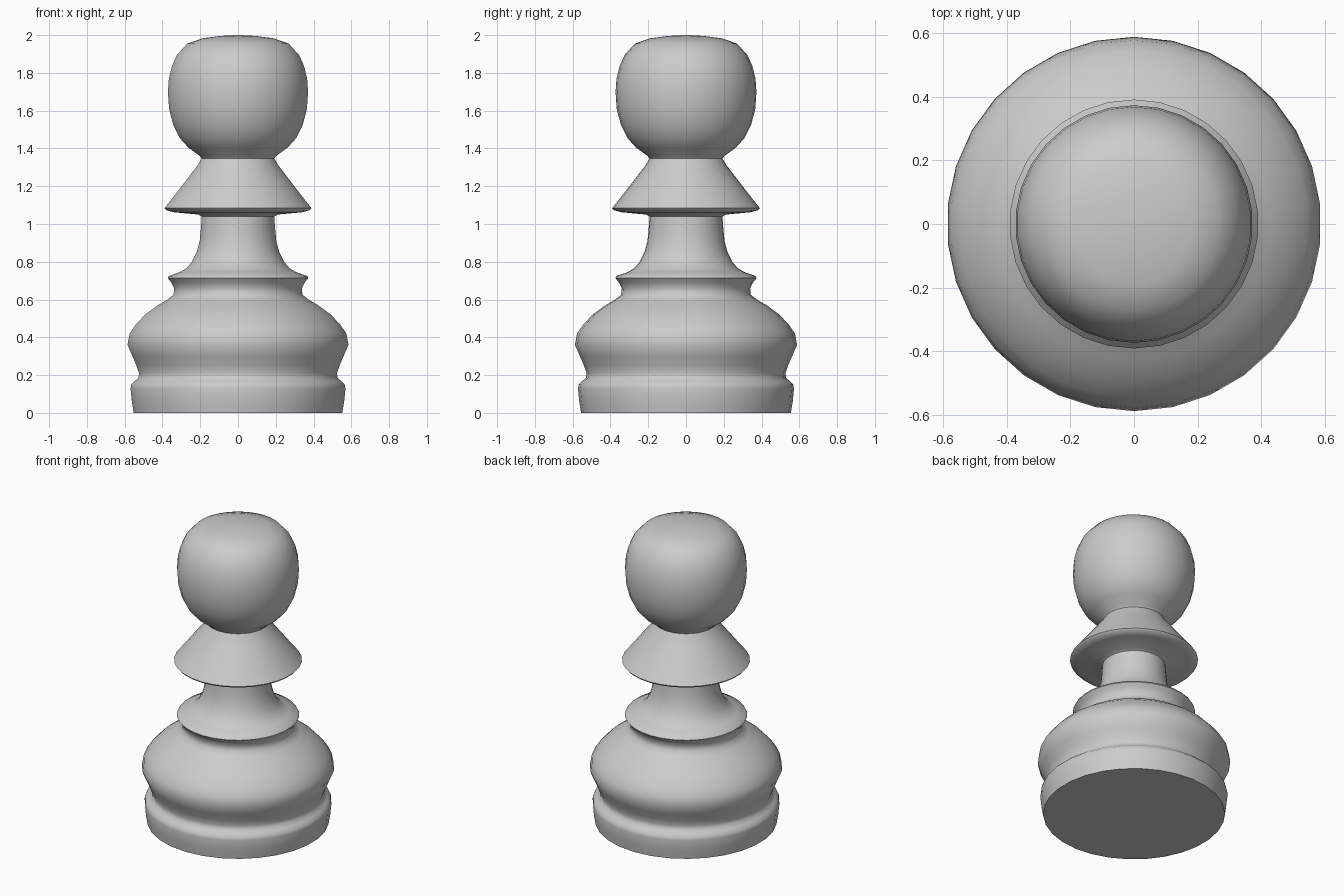
import bpy, bmesh
from math import cos, sin, pi, radians

SIDES = 30


def lathe(name, profile):
    """Revolve (radius, z) points into a closed solid, one corner on the y axis."""
    bm = bmesh.new()
    rings = []
    for r, z in profile:
        ring = [bm.verts.new((r * cos(pi / 2 + 2 * pi * i / SIDES),
                              r * sin(pi / 2 + 2 * pi * i / SIDES), z))
                for i in range(SIDES)]
        rings.append(ring)
    for a, b in zip(rings, rings[1:]):
        for i in range(SIDES):
            j = (i + 1) % SIDES
            bm.faces.new((a[i], a[j], b[j], b[i]))
    bm.faces.new(rings[0][::-1])
    bm.faces.new(rings[-1])
    mesh = bpy.data.meshes.new(name)
    bm.to_mesh(mesh)
    bm.free()
    obj = bpy.data.objects.new(name, mesh)
    bpy.context.collection.objects.link(obj)
    bpy.ops.object.select_all(action='DESELECT')
    obj.select_set(True)
    bpy.context.view_layer.objects.active = obj
    bpy.ops.object.shade_smooth_by_angle(angle=radians(50))
    return obj


# Whole turned piece: foot, bulge, ring, stem, collar and head
lathe("pawn_body", [
    # foot
    (0.555, 0.0), (0.565, 0.06), (0.572, 0.13), (0.568, 0.15), (0.55, 0.168),
    (0.53, 0.185), (0.527, 0.21),
    # bulge
    (0.54, 0.25), (0.562, 0.30), (0.588, 0.36), (0.577, 0.42), (0.545, 0.466),
    (0.495, 0.52), (0.43, 0.568), (0.38, 0.597), (0.343, 0.625),
    # ring
    (0.34, 0.66), (0.355, 0.69), (0.374, 0.714), (0.368, 0.725), (0.31, 0.745),
    # stem
    (0.275, 0.765), (0.245, 0.80), (0.22, 0.85), (0.204, 0.91), (0.198, 0.97),
    (0.193, 1.04),
    # collar
    (0.21, 1.05), (0.34, 1.062), (0.382, 1.073), (0.391, 1.084), (0.372, 1.108),
    (0.315, 1.18), (0.25, 1.265), (0.215, 1.31), (0.193, 1.347),
    # head
    (0.203, 1.36), (0.265, 1.405), (0.31, 1.455), (0.345, 1.525), (0.367, 1.61),
    (0.373, 1.70), (0.368, 1.77), (0.352, 1.835), (0.325, 1.895), (0.27, 1.955),
    (0.19, 1.983), (0.09, 1.996), (0.01, 2.0),
])
